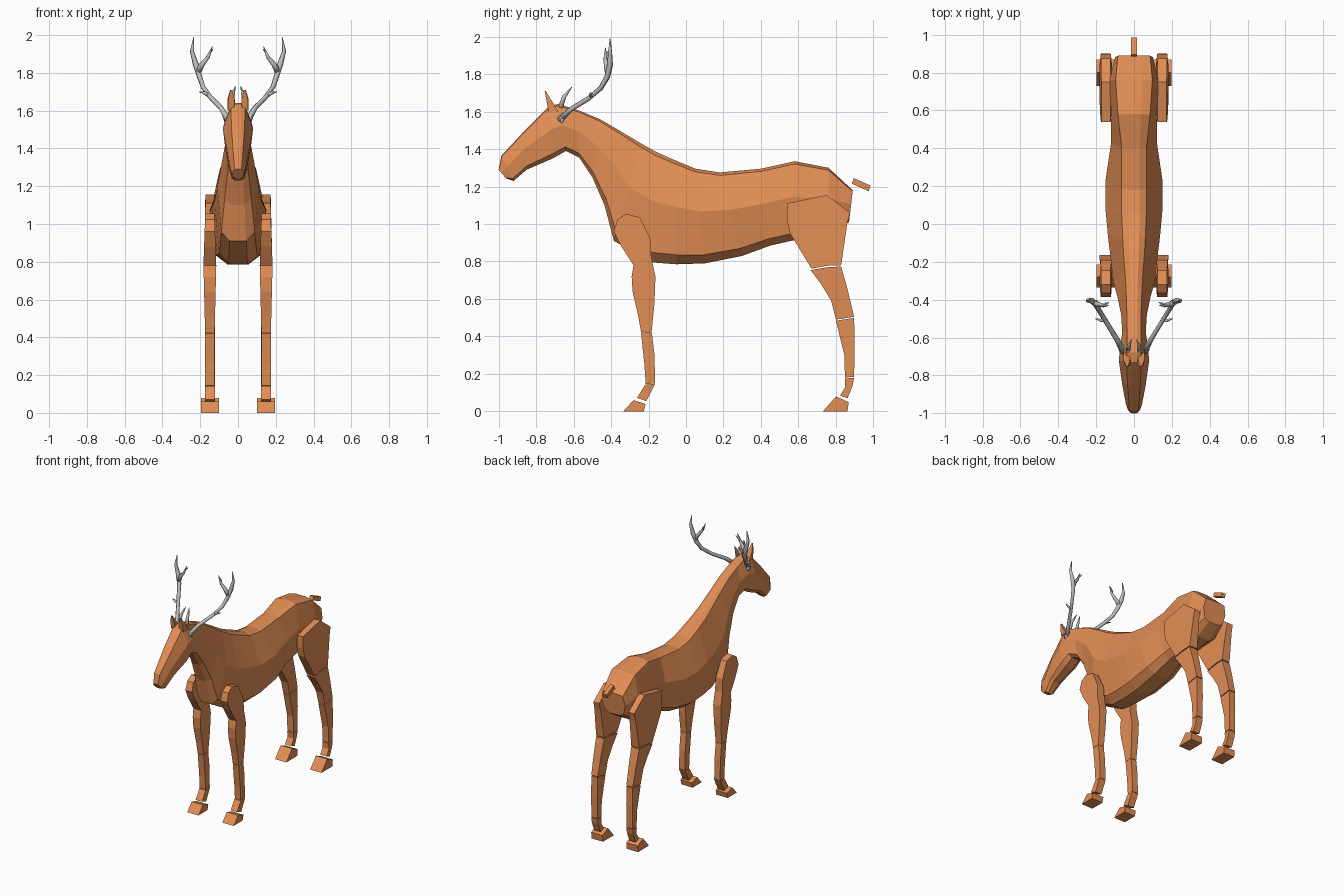
import bpy, bmesh, math
from mathutils import Vector


def material(name, rgb):
    m = bpy.data.materials.new(name)
    m.diffuse_color = (*rgb, 1)
    return m


COAT = material("tan_coat", (0.76, 0.27, 0.09))
HORN = material("grey_antler", (0.52, 0.53, 0.55))


def finish(bm, name, mat, smooth=False):
    bmesh.ops.recalc_face_normals(bm, faces=bm.faces)
    me = bpy.data.meshes.new(name)
    bm.to_mesh(me)
    bm.free()
    me.materials.append(mat)
    for p in me.polygons:
        p.use_smooth = smooth
    ob = bpy.data.objects.new(name, me)
    bpy.context.collection.objects.link(ob)
    return ob


def skin(bm, rings):
    """Joins rings of points with quads and closes both ends."""
    vs = [[bm.verts.new(p) for p in r] for r in rings]
    n = len(vs[0])
    for a, b in zip(vs, vs[1:]):
        for i in range(n):
            bm.faces.new((a[i], a[(i + 1) % n], b[(i + 1) % n], b[i]))
    bm.faces.new(vs[0])
    bm.faces.new(vs[-1])


def plate(name, outline, x, half):
    """Side profile (y, z) extruded across x; half is a thickness or a rule of z."""
    bm = bmesh.new()
    h = half if callable(half) else (lambda z: half)
    skin(bm, [[(x + s * h(z), y, z) for y, z in outline] for s in (-1, 1)])
    return finish(bm, name, COAT)


def limb(z):
    """Half thickness of a leg: fullest near the elbow, slim above and below."""
    if z > 0.78:
        return max(0.024, 0.034 - 0.035 * (z - 0.78))
    return max(0.025, 0.034 - 0.025 * (0.78 - z))


def tube(bm, pts, radii, n=6):
    pts = [Vector(p) for p in pts]
    rings = []
    for i, p in enumerate(pts):
        d = (pts[min(i + 1, len(pts) - 1)] - pts[max(i - 1, 0)]).normalized()
        u = d.cross(Vector((0.3, 1, 0.1))).normalized()
        v = d.cross(u)
        rings.append([p + radii[i] * (math.cos(a) * u + math.sin(a) * v)
                      for a in (math.tau * k / n for k in range(n))])
    skin(bm, rings)


# Body, neck and head: top y z, bottom y z, half width, half width of the back
stations = [
    (0.89, 1.18, 0.87, 1.01, 0.100, 0.085),
    (0.76, 1.30, 0.76, 0.94, 0.130, 0.097),
    (0.58, 1.335, 0.56, 0.91, 0.120, 0.085),
    (0.40, 1.295, 0.45, 0.885, 0.122, 0.065),
    (0.18, 1.275, 0.30, 0.83, 0.150, 0.065),
    (0.05, 1.295, 0.10, 0.79, 0.150, 0.065),
    (-0.07, 1.345, -0.05, 0.785, 0.138, 0.060),
    (-0.16, 1.385, -0.18, 0.795, 0.125, 0.055),
    (-0.24, 1.43, -0.385, 0.91, 0.110, 0.048),
    (-0.34, 1.49, -0.435, 1.10, 0.088, 0.042),
    (-0.46, 1.56, -0.50, 1.25, 0.068, 0.038),
    (-0.57, 1.605, -0.57, 1.355, 0.062, 0.036),
    (-0.68, 1.64, -0.64, 1.39, 0.075, 0.036),
    (-0.73, 1.63, -0.71, 1.35, 0.080, 0.038),
    (-0.85, 1.51, -0.85, 1.29, 0.062, 0.034),
    (-0.985, 1.365, -0.92, 1.23, 0.042, 0.024),
    (-1.00, 1.29, -0.96, 1.243, 0.032, 0.018),
]
rings = []
for ty, tz, by, bz, w, a in stations:
    half = [(0.45 * a, 0.0), (a, 0.035), (w, 0.45), (0.80 * w, 0.91), (0.40 * w, 1.0)]
    loop = half + [(-x, t) for x, t in reversed(half)]
    rings.append([(x, ty + (by - ty) * t, tz + (bz - tz) * t) for x, t in loop])
bm = bmesh.new()
skin(bm, rings)
finish(bm, "body_and_head", COAT)

# Stub tail
plate("tail", [(0.895, 1.245), (0.985, 1.205), (0.975, 1.175), (0.885, 1.215)], 0, 0.016)

# Leg segments: half thickness and side profile
legs = {
    "front_upper_leg": (limb, [
        (-0.385, 0.96), (-0.365, 1.025), (-0.32, 1.055), (-0.245, 1.035), (-0.19, 0.92),
        (-0.185, 0.82), (-0.163, 0.72), (-0.168, 0.58), (-0.183, 0.428), (-0.24, 0.423),
        (-0.255, 0.51), (-0.285, 0.64), (-0.29, 0.72), (-0.28, 0.78), (-0.345, 0.88)]),
    "front_lower_leg": (0.025, [
        (-0.24, 0.421), (-0.183, 0.426), (-0.168, 0.30), (-0.165, 0.15), (-0.215, 0.145),
        (-0.222, 0.25)]),
    "front_pastern": (0.027, [
        (-0.218, 0.142), (-0.166, 0.147), (-0.178, 0.12), (-0.212, 0.055), (-0.262, 0.072)]),
    "front_hoof": (0.048, [(-0.28, 0.06), (-0.215, 0.04), (-0.225, 0), (-0.335, 0)]),
    "thigh": (limb, [
        (0.54, 1.11), (0.75, 1.155), (0.875, 1.06), (0.86, 1.0), (0.828, 0.78),
        (0.75, 0.777), (0.67, 0.762), (0.61, 0.86), (0.555, 0.95), (0.54, 1.02)]),
    "hind_middle_leg": (limb, [
        (0.665, 0.754), (0.75, 0.769), (0.828, 0.773), (0.86, 0.66), (0.897, 0.505),
        (0.80, 0.49), (0.775, 0.59), (0.72, 0.68)]),
    "hind_lower_leg": (0.026, [
        (0.80, 0.484), (0.897, 0.499), (0.90, 0.36), (0.897, 0.185), (0.848, 0.18),
        (0.845, 0.30)]),
    "hind_pastern": (0.027, [
        (0.848, 0.175), (0.897, 0.18), (0.89, 0.14), (0.862, 0.07), (0.822, 0.085),
        (0.85, 0.13)]),
    "hind_hoof": (0.048, [(0.80, 0.08), (0.868, 0.05), (0.862, 0), (0.73, 0)]),
}
for side, s in (("left", 1), ("right", -1)):
    for part, (half, outline) in legs.items():
        plate(f"{part}_{side}", outline, s * 0.149, half)

    # Pointed ear
    bm = bmesh.new()
    base = [(0.018, -0.735), (0.052, -0.735), (0.056, -0.68), (0.022, -0.68)]
    skin(bm, [[(s * x, y, 1.60) for x, y in base],
              [(s * x, y - 0.01 - (y + 0.735) * 0.5, 1.66) for x, y in base],
              [(s * (0.036 + (x - 0.037) * 0.3), -0.752 + (y + 0.71) * 0.1, 1.71)
               for x, y in base]])
    finish(bm, f"ear_{side}", COAT)

    # Antler: main beam, fork and tines
    bm = bmesh.new()
    branches = [
        ([(0.055, -0.675, 1.555), (0.09, -0.61, 1.615), (0.145, -0.52, 1.67),
          (0.185, -0.455, 1.725), (0.205, -0.42, 1.785), (0.225, -0.405, 1.85),
          (0.244, -0.405, 1.915), (0.234, -0.405, 1.99)],
         [0.019, 0.014, 0.013, 0.013, 0.015, 0.016, 0.011, 0.002]),
        ([(0.210, -0.415, 1.81), (0.190, -0.425, 1.845), (0.158, -0.43, 1.885),
          (0.135, -0.43, 1.94)], [0.018, 0.014, 0.010, 0.002]),
        ([(0.155, -0.505, 1.68), (0.175, -0.51, 1.692), (0.205, -0.50, 1.70)],
         [0.011, 0.009, 0.002]),
        ([(0.163, -0.435, 1.88), (0.15, -0.42, 1.905), (0.132, -0.415, 1.925)],
         [0.008, 0.006, 0.002]),
        ([(0.03, -0.67, 1.62), (0.028, -0.65, 1.68), (0.014, -0.61, 1.73)],
         [0.014, 0.011, 0.002]),
        ([(0.06, -0.665, 1.53), (0.066, -0.662, 1.575)], [0.008, 0.018]),
    ]
    for pts, radii in branches:
        tube(bm, [(s * x, y, z) for x, y, z in pts], radii)
    finish(bm, f"antler_{side}", HORN, smooth=True)
